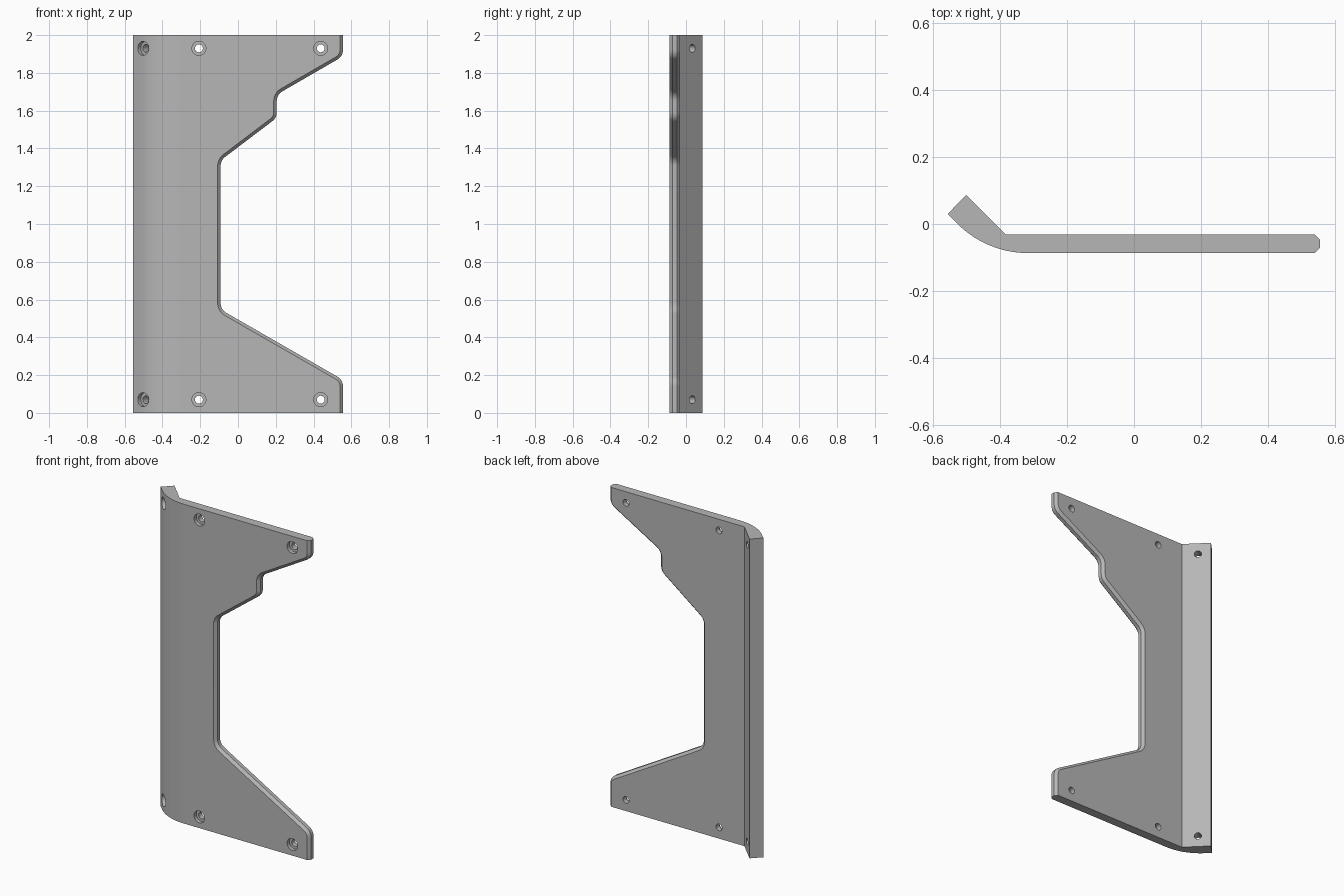
import bpy, bmesh, math
from mathutils import Vector

old = bpy.data.objects.get("Cube")
if old:
    bpy.data.objects.remove(old, do_unlink=True)

grey = bpy.data.materials.new("plain_grey")
grey.use_nodes = True
grey.diffuse_color = (0.47, 0.47, 0.47, 1)
grey.node_tree.nodes["Principled BSDF"].inputs["Base Color"].default_value = grey.diffuse_color

HEIGHT = 2.0
FRONT, BACK = -0.087, -0.031      # flat plate faces
BEVEL = 0.016


def loft(name, rings):
    """Closed solid through rings of equal point count."""
    bm = bmesh.new()
    loops = [[bm.verts.new(p) for p in ring] for ring in rings]
    for a, b in zip(loops, loops[1:]):
        for i in range(len(a)):
            j = (i + 1) % len(a)
            bm.faces.new((a[i], a[j], b[j], b[i]))
    bm.faces.new(loops[0][::-1])
    bm.faces.new(loops[-1])
    bmesh.ops.recalc_face_normals(bm, faces=bm.faces)
    mesh = bpy.data.meshes.new(name)
    bm.to_mesh(mesh)
    bm.free()
    mesh.materials.append(grey)
    obj = bpy.data.objects.new(name, mesh)
    bpy.context.collection.objects.link(obj)
    return obj


def boolean(target, cutter, operation):
    bpy.context.view_layer.objects.active = target
    mod = target.modifiers.new(operation, "BOOLEAN")
    mod.operation, mod.object, mod.solver = operation, cutter, "EXACT"
    bpy.context.view_layer.update()
    bpy.ops.object.modifier_apply(modifier=mod.name)
    bpy.data.objects.remove(cutter, do_unlink=True)


def fillet(points, radius, steps=8):
    """Round every inner corner of an open path."""
    pts = [Vector(p) for p in points]
    out = [pts[0]]
    for prev, p, nxt in zip(pts, pts[1:], pts[2:]):
        d0, d1 = (prev - p).normalized(), (nxt - p).normalized()
        half = d0.angle(d1) / 2
        t = radius / math.tan(half)
        c = p + (d0 + d1).normalized() * (radius / math.sin(half))
        a, b = p + d0 * t - c, p + d1 * t - c
        for i in range(steps + 1):
            out.append(c + a.lerp(b, i / steps).normalized() * radius)
    return out + [pts[-1]]


def offset(path, dist):
    """Move an open path sideways toward the plate material."""
    dirs = [(b - a).normalized() for a, b in zip(path, path[1:])]
    normals = [Vector((d.y, -d.x)) for d in dirs]
    normals = [normals[0]] + normals + [normals[-1]]
    out = []
    for p, n0, n1 in zip(path, normals, normals[1:]):
        m = (n0 + n1).normalized()
        out.append(p + m * (dist / m.dot(n0)))
    return out


# Bent plate: cross-section with rounded outer bend, extruded upward
section = fillet([(0.7, FRONT), (-0.44, FRONT), (-0.557, 0.03)], 0.3, 14)
section += [Vector((-0.501, 0.087)), Vector((-0.383, BACK)), Vector((0.7, BACK))]
bracket = loft("bent_bracket_plate", [[(p.x, p.y, z) for p in section] for z in (0, HEIGHT)])

# Stepped cut-out edge, bevelled on both faces
edge = fillet([(0.556, 2.2), (0.556, 1.888), (0.205, 1.685), (0.205, 1.562),
               (-0.092, 1.337), (-0.092, 0.547), (0.556, 0.175), (0.556, -0.2)], 0.06)
over = 0.01
layers = [(-0.3, BEVEL + over), (FRONT - over, BEVEL + over), (FRONT + BEVEL, 0),
          (BACK - BEVEL, 0), (BACK + over, BEVEL + over), (0.3, BEVEL + over)]
rings = []
for y, inset in layers:
    ring = offset(edge, inset) + [Vector((-1, -0.2)), Vector((-1, 2.2))]
    rings.append([(p.x, y, p.y) for p in ring])
boolean(bracket, loft("outline_cutter", rings), "INTERSECT")


# Counterbored screw holes
def screw_hole(start, axis):
    axis, up = Vector(axis).normalized(), Vector((0, 0, 1))
    side = axis.cross(up)
    turns = [math.tau * i / 32 for i in range(32)]
    steps = [(-0.1, 0.037), (0.023, 0.037), (0.023, 0.021), (0.2, 0.021)]
    cutter = loft("hole_cutter", [[Vector(start) + axis * d + (side * math.cos(t) + up * math.sin(t)) * r
                                   for t in turns] for d, r in steps])
    boolean(bracket, cutter, "DIFFERENCE")


for z in (0.07, HEIGHT - 0.07):
    for x in (-0.207, 0.438):
        screw_hole((x, FRONT, z), (0, 1, 0))
    screw_hole((-0.505, -0.023, z), (1, 1, 0))

bpy.ops.object.select_all(action="DESELECT")
bracket.select_set(True)
bpy.context.view_layer.objects.active = bracket
bpy.ops.object.shade_smooth_by_angle(angle=math.radians(25))
